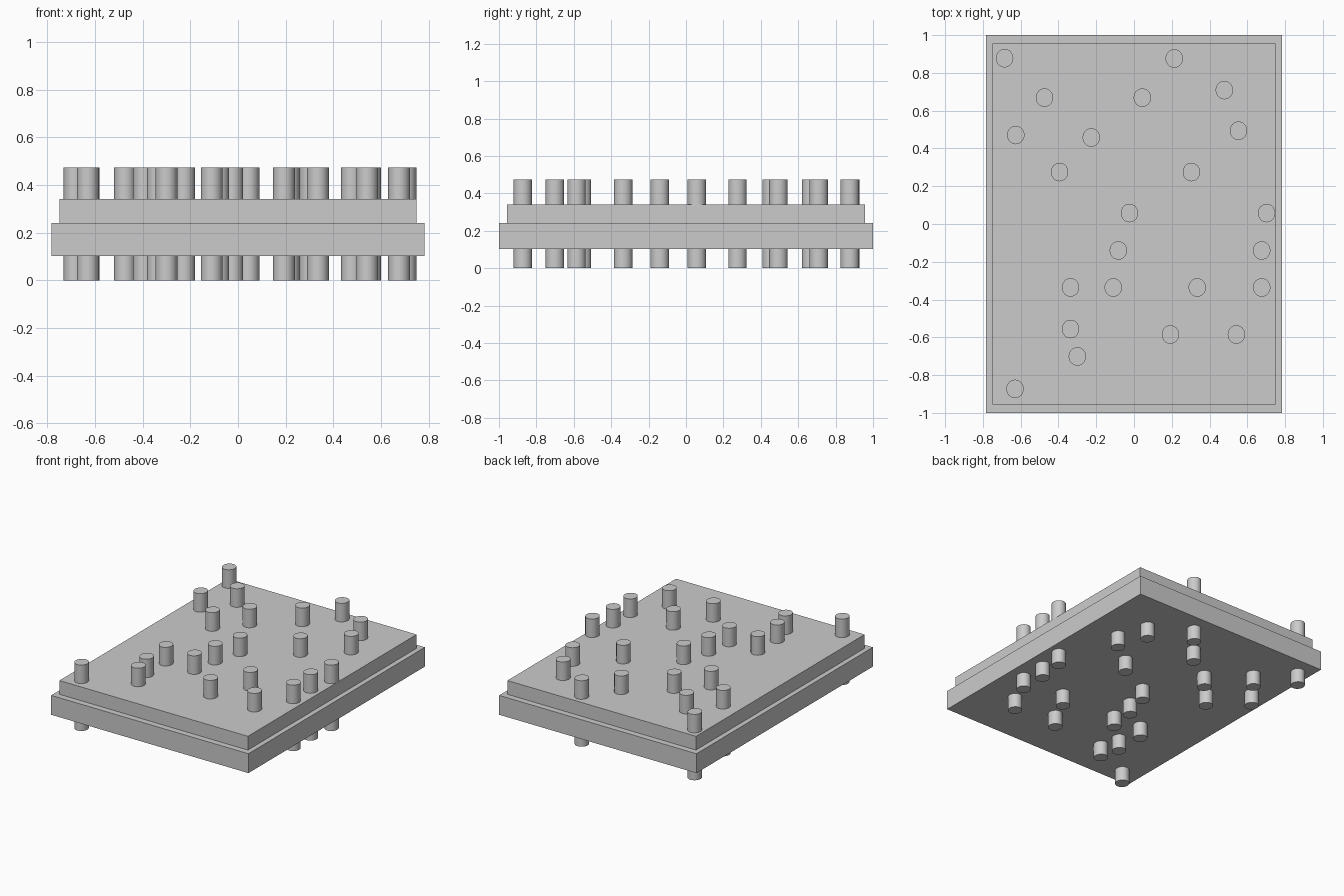
import bpy, math

if "Cube" in bpy.data.objects:
    bpy.data.objects.remove(bpy.data.objects["Cube"])

def plate(name, hx, hy, z0, z1):
    bpy.ops.mesh.primitive_cube_add(size=1, location=(0, 0, (z0 + z1) / 2))
    o = bpy.context.object
    o.name = name
    o.scale = (2 * hx, 2 * hy, z1 - z0)
    bpy.ops.object.transform_apply(location=False, rotation=False, scale=True)

# Stepped board: wide base with a slightly smaller slab on top
plate("base_plate", 0.783, 1.0, 0.102, 0.241)
plate("top_plate", 0.748, 0.956, 0.241, 0.34)

# Pin centres, back to front
PINS = [
    (-0.685, 0.878), (0.213, 0.876), (0.478, 0.709), (-0.474, 0.669),
    (0.044, 0.669), (0.553, 0.494), (-0.626, 0.471), (-0.226, 0.458),
    (-0.394, 0.275), (0.304, 0.275), (-0.024, 0.058), (0.702, 0.058),
    (-0.083, -0.140), (0.676, -0.140), (-0.336, -0.336), (-0.110, -0.336),
    (0.335, -0.336), (0.676, -0.336), (-0.336, -0.556), (0.193, -0.585),
    (0.542, -0.585), (-0.300, -0.701), (-0.630, -0.873),
]
PIN_HEIGHT = 0.473

# Slightly oval pins passing through both plates
for i, (x, y) in enumerate(PINS):
    bpy.ops.mesh.primitive_cylinder_add(vertices=32, radius=1, depth=PIN_HEIGHT,
                                        location=(x, y, PIN_HEIGHT / 2))
    o = bpy.context.object
    o.name = f"pin_{i + 1}"
    o.scale = (0.046, 0.049, 1)
    bpy.ops.object.transform_apply(location=False, rotation=False, scale=True)
    bpy.ops.object.shade_smooth_by_angle(angle=math.radians(30))
